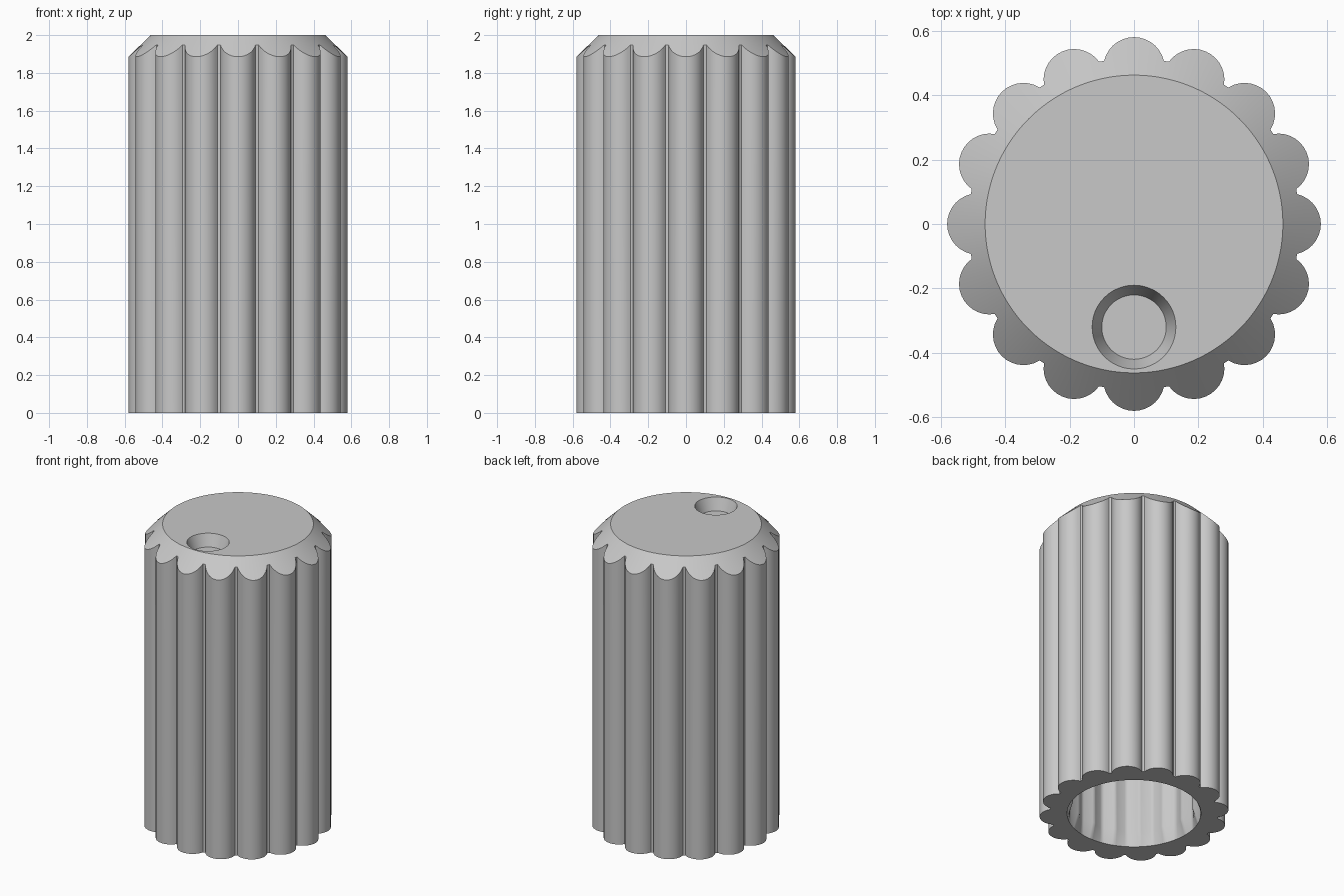
import bpy, bmesh, math

cube = bpy.data.objects.get("Cube")
if cube:
    bpy.data.objects.remove(cube, do_unlink=True)

LOBES = 16
CORE, LOBE_DIST, LOBE_R = 0.515, 0.485, 0.095   # core radius, lobe centre and lobe radius
TOP_R, HOLE_R, RIB = 0.462, 0.41, 0.035
CEILING = 1.8
STEPS = 14

grey = bpy.data.materials.new("mid grey plastic")
grey.use_nodes = True
colour = (0.58, 0.58, 0.58, 1)
grey.diffuse_color = colour
grey.node_tree.nodes["Principled BSDF"].inputs["Base Color"].default_value = colour

# Scalloped outline: (angle, outer radius, inner ribbed radius)
pitch = 2 * math.pi / LOBES
sweep = math.acos((CORE**2 - LOBE_DIST**2 - LOBE_R**2) / (2 * LOBE_DIST * LOBE_R))
outline = []
for k in range(LOBES):
    for i in range(STEPS + 1):
        t = sweep * (2 * i / STEPS - 1)
        x, y = LOBE_DIST + LOBE_R * math.cos(t), LOBE_R * math.sin(t)
        a = math.atan2(y, x)
        inner = HOLE_R - RIB * (1 - abs(a) / (pitch / 2))
        outline.append((a + k * pitch, math.hypot(x, y), inner))

bm = bmesh.new()


def ring(radius, height):
    return [bm.verts.new((radius(o, n) * math.cos(a), radius(o, n) * math.sin(a), height(o)))
            for a, o, n in outline]


# Rings from the top disc, down the outside, and up into the hollow
rings = [
    ring(lambda o, n: TOP_R, lambda o: 2.0),
    ring(lambda o, n: o, lambda o: 2.0 - (o - TOP_R) * 0.97),
    ring(lambda o, n: o, lambda o: 0.0),
    ring(lambda o, n: HOLE_R, lambda o: 0.0),
    ring(lambda o, n: n, lambda o: 0.1),
    ring(lambda o, n: n, lambda o: CEILING),
]
count = len(outline)
for upper, lower in zip(rings, rings[1:]):
    for i in range(count):
        j = (i + 1) % count
        bm.faces.new((upper[i], lower[i], lower[j], upper[j]))
bm.faces.new(rings[0])
bm.faces.new(rings[-1][::-1])
bmesh.ops.recalc_face_normals(bm, faces=bm.faces[:])

mesh = bpy.data.meshes.new("fluted_knob")
bm.to_mesh(mesh)
bm.free()
knob = bpy.data.objects.new("fluted_knob", mesh)
bpy.context.collection.objects.link(knob)
mesh.materials.append(grey)

# Tapered finger dimple in the top
bpy.ops.mesh.primitive_cone_add(vertices=48, radius1=0.10, radius2=0.16, depth=0.16,
                                location=(0, -0.32, 2.0))
cutter = bpy.context.object
cutter.name = "dimple_cutter"
cutter.hide_render = True
cutter.data.materials.append(grey)

bpy.ops.object.select_all(action='DESELECT')
knob.select_set(True)
bpy.context.view_layer.objects.active = knob
cut = knob.modifiers.new("dimple", 'BOOLEAN')
cut.operation = 'DIFFERENCE'
cut.solver = 'EXACT'
cut.object = cutter
bpy.ops.object.modifier_apply(modifier=cut.name)
bpy.data.objects.remove(cutter, do_unlink=True)
bpy.ops.object.shade_smooth_by_angle(angle=math.radians(28))
